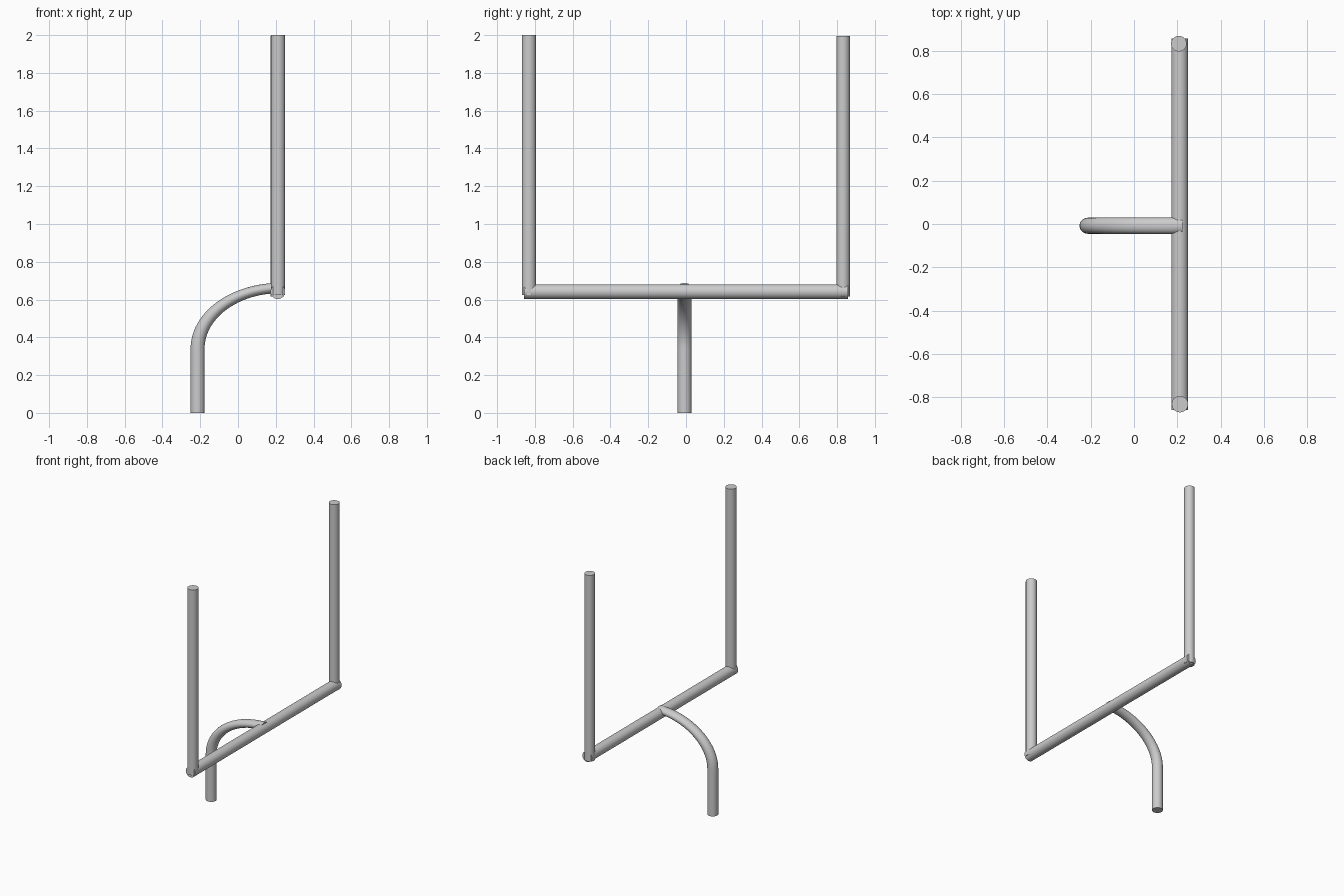
import bpy
import bmesh
import math
from mathutils import Matrix, Vector

SIDES = 32

cube = bpy.data.objects.get("Cube")
if cube:
    bpy.data.objects.remove(cube, do_unlink=True)


def shade(obj):
    bpy.ops.object.select_all(action="DESELECT")
    obj.select_set(True)
    bpy.context.view_layer.objects.active = obj
    bpy.ops.object.shade_smooth_by_angle(angle=math.radians(40))


def tube(name, start, end, radius):
    """Capped straight cylinder between two points."""
    start, end = Vector(start), Vector(end)
    axis = end - start
    bpy.ops.mesh.primitive_cylinder_add(
        vertices=SIDES, radius=radius, depth=axis.length,
        location=(start + end) / 2,
        rotation=axis.to_track_quat("Z", "Y").to_euler())
    obj = bpy.context.object
    obj.name = name
    shade(obj)


def gooseneck(name, foot, bend_z, reach, rise, radius):
    """Vertical pipe that bends over towards +x in a flattened quarter turn."""
    bm = bmesh.new()
    ring = bmesh.ops.create_circle(bm, segments=SIDES, radius=radius)["verts"]
    base_edges = list(bm.edges)

    # Quarter turn, flattened in height
    bmesh.ops.spin(bm, geom=ring + base_edges, cent=(reach, 0, 0),
                   axis=(0, 1, 0), angle=math.pi / 2, steps=24)
    bmesh.ops.scale(bm, vec=(1, 1, rise / reach), verts=bm.verts)

    # Straight lower part
    lower = bmesh.ops.extrude_edge_only(bm, edges=base_edges)["geom"]
    bmesh.ops.translate(bm, vec=(0, 0, -bend_z),
                        verts=[v for v in lower if isinstance(v, bmesh.types.BMVert)])

    # End caps
    bmesh.ops.holes_fill(bm, edges=[e for e in bm.edges if e.is_boundary], sides=0)
    bmesh.ops.recalc_face_normals(bm, faces=bm.faces)
    bm.transform(Matrix.Translation(Vector(foot) + Vector((0, 0, bend_z))))
    mesh = bpy.data.meshes.new(name)
    bm.to_mesh(mesh)
    bm.free()
    obj = bpy.data.objects.new(name, mesh)
    bpy.context.collection.objects.link(obj)
    shade(obj)


# Curved support post
gooseneck("support_post", foot=(-0.214, -0.008, 0), bend_z=0.34,
          reach=0.437, rise=0.321, radius=0.037)

# Horizontal bar and the two uprights
tube("crossbar", (0.211, -0.858, 0.642), (0.211, 0.857, 0.642), 0.039)
tube("front_upright", (0.212, -0.831, 0.625), (0.212, -0.831, 2.0), 0.038)
tube("back_upright", (0.207, 0.832, 0.615), (0.207, 0.832, 1.995), 0.036)
